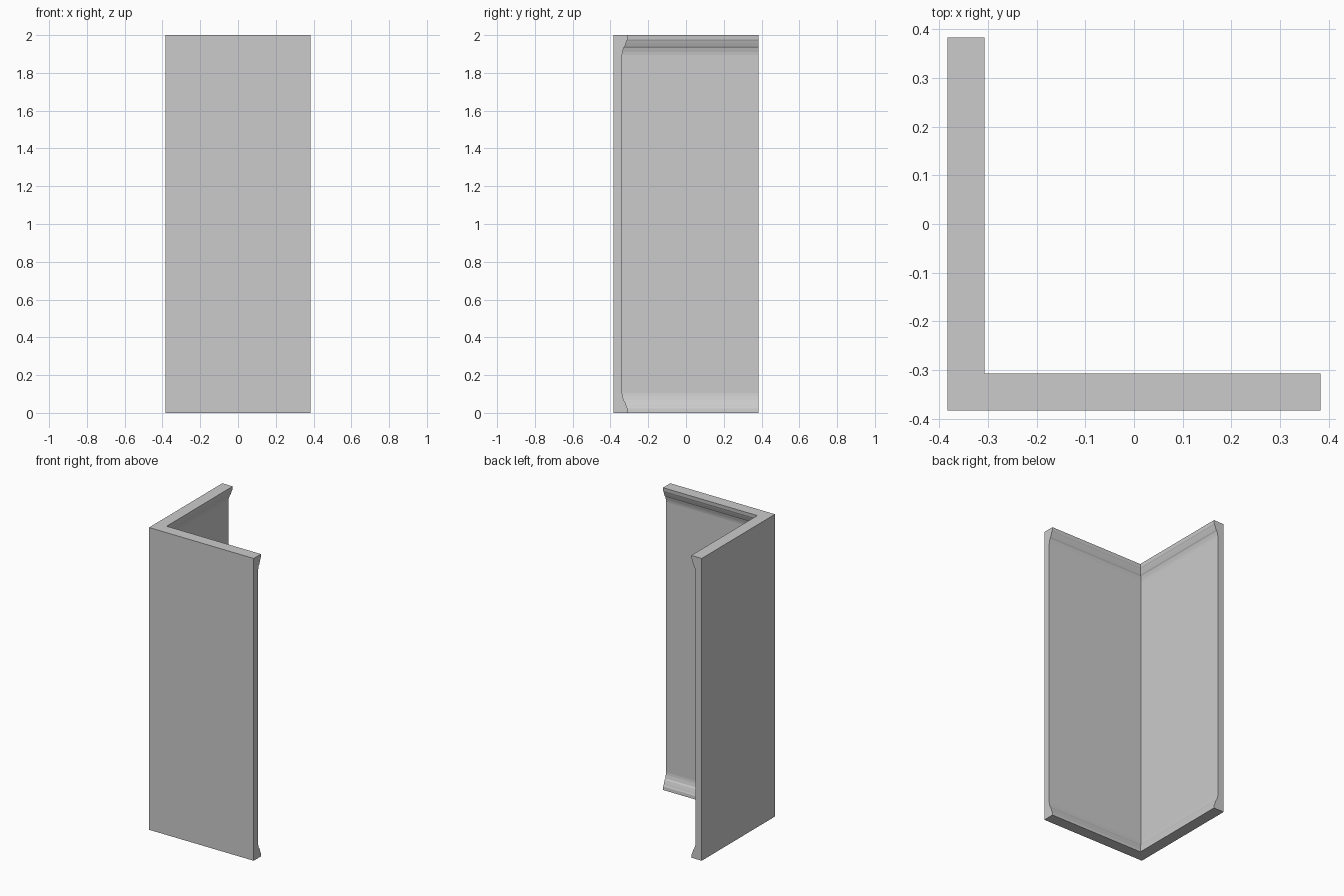
import bpy
import bmesh

cube = bpy.data.objects.get("Cube")
if cube:
    bpy.data.objects.remove(cube, do_unlink=True)

HALF = 0.383      # half the length of each wall
HEIGHT = 2.0

# Plain grey plaster
plaster = bpy.data.materials.new("grey_plaster")
plaster.use_nodes = True
grey = (0.6, 0.6, 0.6, 1)
plaster.diffuse_color = grey
plaster.node_tree.nodes["Principled BSDF"].inputs["Base Color"].default_value = grey

# Moulding profile: wall thickness against distance from the floor or ceiling
moulding = [(0.076, 0), (0.074, 0.022), (0.070, 0.030), (0.066, 0.042),
            (0.059, 0.060), (0.053, 0.068), (0.047, 0.090), (0.045, 0.105)]
inner = moulding + [(d, HEIGHT - z) for d, z in reversed(moulding)]
profile = [(0, 0)] + inner + [(0, HEIGHT)]

# Corner wall: profile swept along two legs with a mitred corner
bm = bmesh.new()
stations = [
    lambda d, z: (HALF, d - HALF, z),
    lambda d, z: (d - HALF, d - HALF, z),
    lambda d, z: (d - HALF, HALF, z),
]
rings = [[bm.verts.new(place(d, z)) for d, z in profile] for place in stations]
count = len(profile)
for a, b in zip(rings, rings[1:]):
    for i in range(count):
        j = (i + 1) % count
        bm.faces.new((a[i], a[j], b[j], b[i]))
bm.faces.new(rings[0])
bm.faces.new(rings[-1])
bmesh.ops.recalc_face_normals(bm, faces=bm.faces)

mesh = bpy.data.meshes.new("corner_wall")
bm.to_mesh(mesh)
bm.free()
mesh.materials.append(plaster)
wall = bpy.data.objects.new("corner_wall", mesh)
bpy.context.collection.objects.link(wall)
